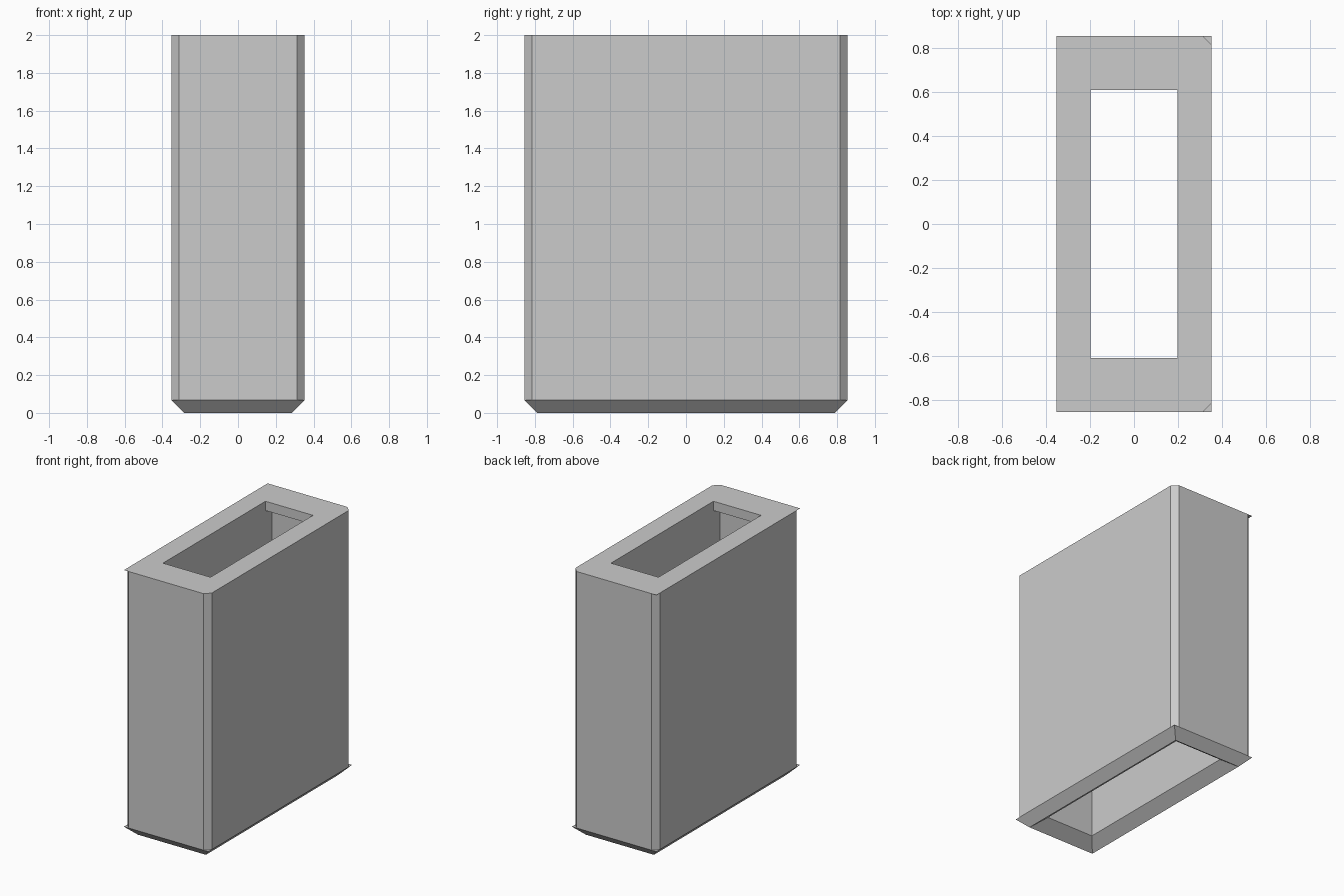
import bpy

cube = bpy.data.objects.get("Cube")
if cube:
    bpy.data.objects.remove(cube)

grey = bpy.data.materials.new("plain_grey")
grey.use_nodes = True
colour = (0.6, 0.6, 0.6, 1)
grey.diffuse_color = colour
grey.node_tree.nodes["Principled BSDF"].inputs["Base Color"].default_value = colour

HX, HY, TOP, LIP, CUT = 0.352, 0.855, 2.0, 0.068, 0.04
CX, CY, HOLE_Y, CEILING = 0.198, 0.69, 0.61, 1.93


def ring(hx, hy, z, cut_left=0, cut_right=0):
    """Rectangle, anticlockwise from above, with optionally cut +x / -x corners."""
    pts = []
    for sx, sy in ((-1, -1), (1, -1), (1, 1), (-1, 1)):
        c = cut_left if sx > 0 else cut_right
        along_x = (sx * (hx - c), sy * hy, z)
        along_y = (sx * hx, sy * (hy - c), z)
        pts += [along_y, along_x] if sx == sy else [along_x, along_y]
    return pts


def loft(name, rings):
    """Skin neighbouring rings, sharing points where corners are not cut."""
    index, faces = {}, []
    for a, b in zip(rings, rings[1:]):
        for i in range(len(a)):
            j = (i + 1) % len(a)
            corners = []
            for p in (a[i], b[i], b[j], a[j]):
                k = index.setdefault(p, len(index))
                if k not in corners:
                    corners.append(k)
            if len(corners) > 2:
                faces.append(corners)
    mesh = bpy.data.meshes.new(name)
    mesh.from_pydata(list(index), [], faces)
    mesh.materials.append(grey)
    obj = bpy.data.objects.new(name, mesh)
    bpy.context.collection.objects.link(obj)
    return obj


lip_edge = ring(HX, HY, LIP)
wall_foot = ring(HX, HY, LIP, CUT, CUT)
lip_tip = ring(HX - LIP, HY - LIP, 0)
cavity_foot = ring(CX, CY, LIP)
hole_foot = ring(CX, HOLE_Y, CEILING)
hole_top = ring(CX, HOLE_Y, TOP)

# Outer wall with cut vertical corners
loft("outer_wall", [ring(HX, HY, TOP, CUT, CUT), wall_foot])

# Square-cornered lip, bevelled outside and inside
loft("bottom_lip", [wall_foot, lip_edge, lip_tip, cavity_foot])

# Inner cavity, narrowing under the top
loft("inner_cavity", [cavity_foot, ring(CX, CY, CEILING), hole_foot, hole_top])

# Top frame, cut only at the left corners
loft("top_frame", [hole_top, ring(HX, HY, TOP, CUT, 0)])
